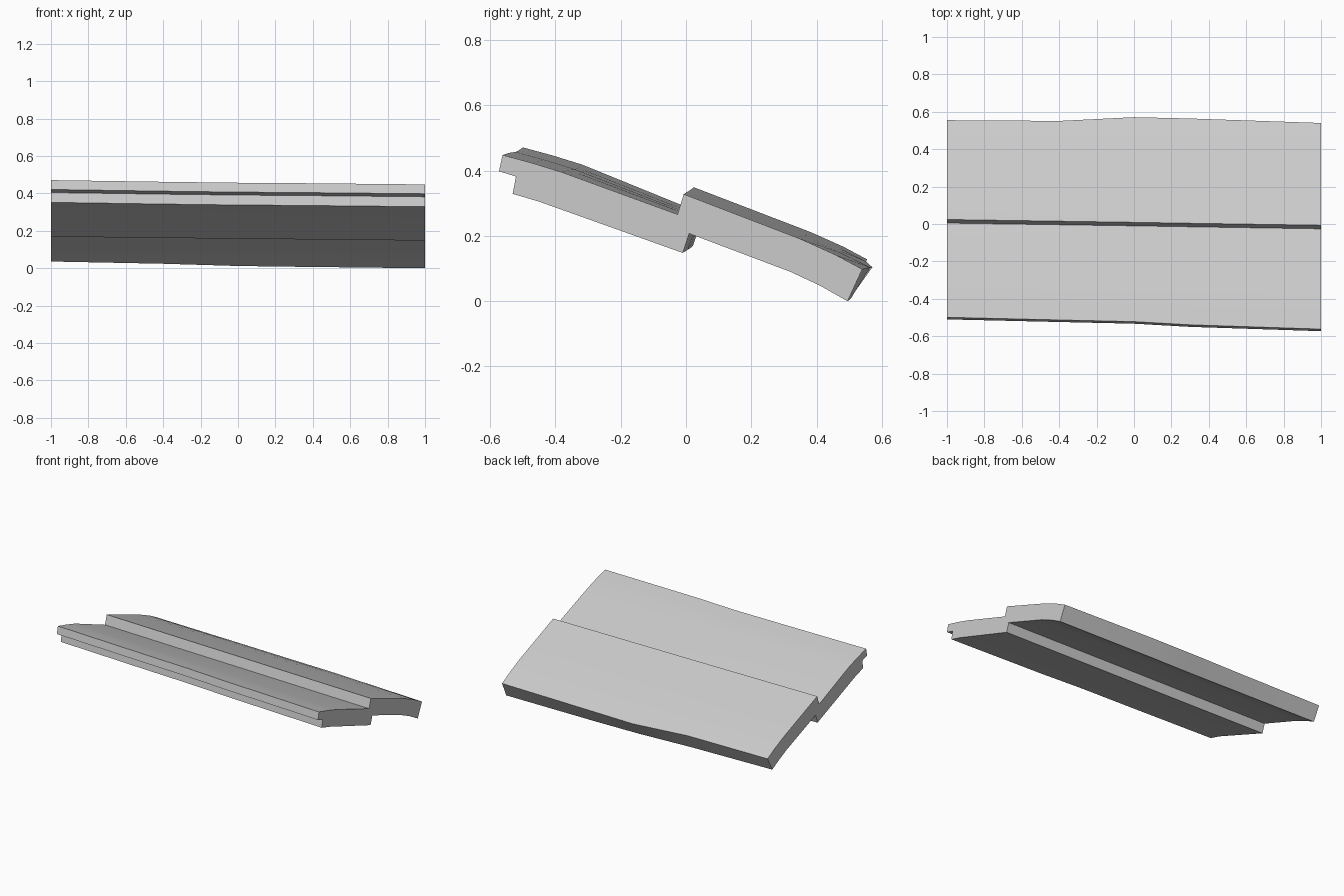
import bpy, bmesh

if "Cube" in bpy.data.objects:
    bpy.data.objects.remove(bpy.data.objects["Cube"])

# Section at x = 1 as (y, z, group): f = front lip, s = seam, b = back edge
SECTION = [
    (-0.562, 0.450, 'f'), (-0.573, 0.400, 'f'), (-0.521, 0.384, 'f'), (-0.531, 0.331, 'f'),
    (-0.450, 0.307, 'f'), (-0.010, 0.150, 's'), (0.010, 0.209, 's'), (0.320, 0.092, 's'),
    (0.410, 0.050, 'm'), (0.495, 0.002, 'u'), (0.540, 0.100, 'b'), (0.460, 0.143, 'm'),
    (0.350, 0.193, 's'), (-0.007, 0.330, 's'), (-0.026, 0.268, 's'), (-0.380, 0.397, 'f'),
    (-0.470, 0.425, 'f'),
]

# Slight warp along the length: x -> (dy, dz) for each group
WARP = {
    -1.0: dict(f=(.063, .023), s=(.031, .021), m=(.022, .026), u=(.010, .036), b=(.015, .030)),
    -0.4: dict(f=(.049, .014), s=(.022, .014), m=(.016, .018), u=(.007, .024), b=(.011, .024)),
    0.0: dict(f=(.040, .009), s=(.016, .010), m=(.016, .011), u=(.010, .012), b=(.031, .006)),
    0.3: dict(f=(.023, .007), s=(.011, .007), m=(.012, .008), u=(.010, .008), b=(.024, .006)),
    1.0: dict(f=(0, 0), s=(0, 0), m=(0, 0), u=(0, 0), b=(0, 0)),
}

# Loft the stepped double board through the stations
bm = bmesh.new()
rings = []
for x, warp in WARP.items():
    rings.append([bm.verts.new((x, y + warp[g][0], z + warp[g][1] - 0.002))
                  for y, z, g in SECTION])
n = len(SECTION)
for a, b in zip(rings, rings[1:]):
    for i in range(n):
        j = (i + 1) % n
        bm.faces.new((a[i], a[j], b[j], b[i]))
bm.faces.new(rings[0])
bm.faces.new(rings[-1])
bmesh.ops.recalc_face_normals(bm, faces=bm.faces)
mesh = bpy.data.meshes.new("overlapping_boards")
bm.to_mesh(mesh)
bm.free()
boards = bpy.data.objects.new("overlapping_boards", mesh)
bpy.context.collection.objects.link(boards)

# Smooth the gentle curvature, keep the steps crisp
bpy.context.view_layer.objects.active = boards
boards.select_set(True)
bpy.ops.object.shade_smooth_by_angle(angle=0.52)
